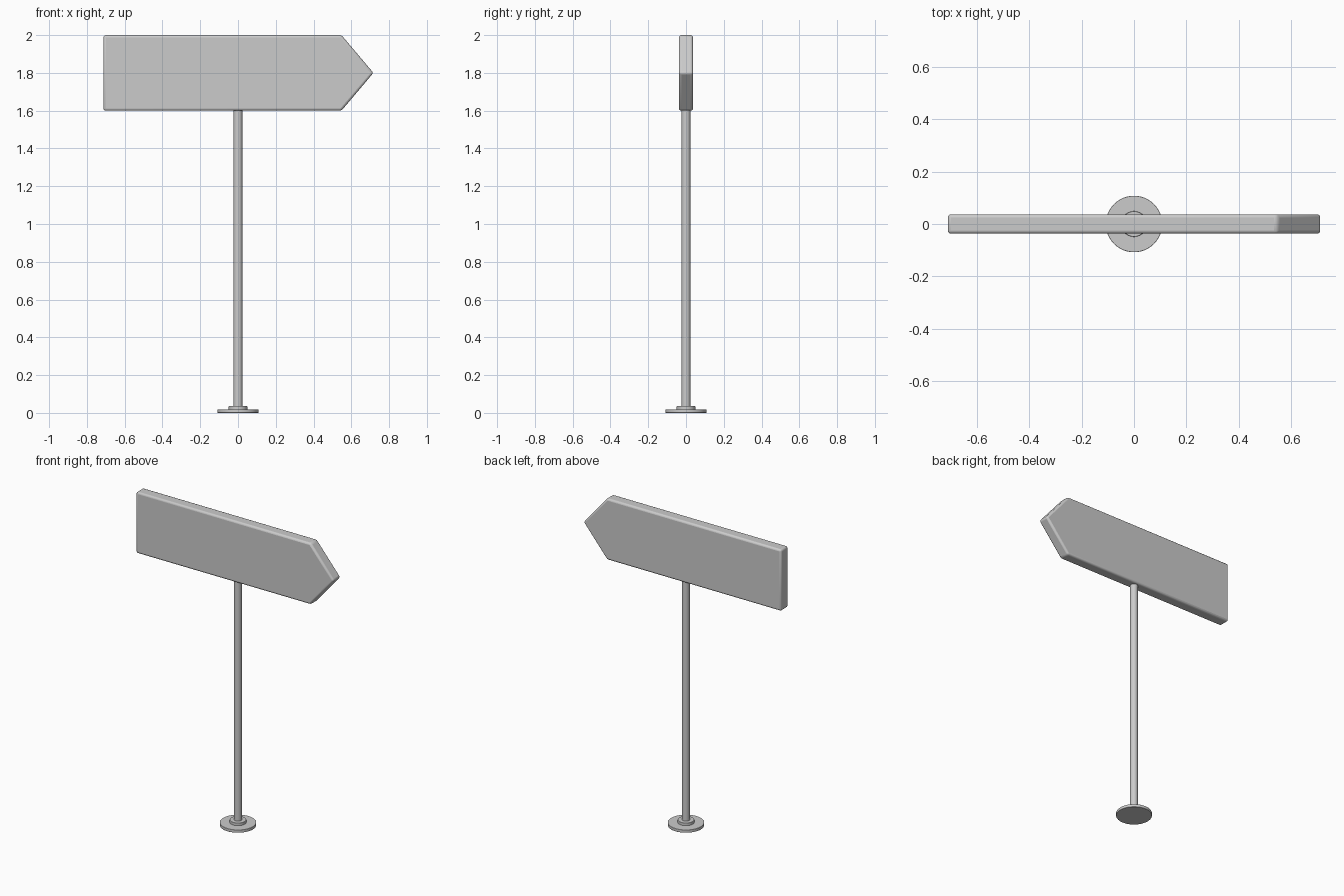
import bpy, bmesh

if "Cube" in bpy.data.objects:
    bpy.data.objects.remove(bpy.data.objects["Cube"])


def finish(obj, bevel):
    # Rounded edges and smooth shading
    mod = obj.modifiers.new("soft_edges", 'BEVEL')
    mod.width = bevel
    mod.segments = 3
    mod.limit_method = 'ANGLE'
    mod.angle_limit = 0.6
    bpy.ops.object.select_all(action='DESELECT')
    obj.select_set(True)
    bpy.context.view_layer.objects.active = obj
    bpy.ops.object.shade_smooth_by_angle(angle=0.6)


def cylinder(name, radius, z0, z1, bevel=0):
    bpy.ops.mesh.primitive_cylinder_add(vertices=48, radius=radius, depth=z1 - z0,
                                        location=(0, 0, (z0 + z1) / 2))
    obj = bpy.context.object
    obj.name = name
    if bevel:
        finish(obj, bevel)
    else:
        bpy.ops.object.shade_smooth_by_angle(angle=0.6)
    return obj


# Base flange, collar and pole
cylinder("base_flange", 0.108, 0, 0.019, 0.002)
cylinder("base_collar", 0.049, 0.017, 0.037, 0.002)
cylinder("pole", 0.0235, 0.03, 1.605)

# Arrow-shaped sign board: extruded outline
outline = [(-0.712, 1.6), (0.548, 1.6), (0.717, 1.8), (0.548, 2.0), (-0.712, 2.0)]
half = 0.037
bm = bmesh.new()
face = bm.faces.new([bm.verts.new((x, -half, z)) for x, z in outline])
ext = bmesh.ops.extrude_face_region(bm, geom=[face])
bmesh.ops.translate(bm, vec=(0, 2 * half, 0),
                    verts=[v for v in ext["geom"] if isinstance(v, bmesh.types.BMVert)])
bmesh.ops.recalc_face_normals(bm, faces=bm.faces)
mesh = bpy.data.meshes.new("arrow_board")
bm.to_mesh(mesh)
bm.free()
board = bpy.data.objects.new("arrow_board", mesh)
bpy.context.collection.objects.link(board)
finish(board, 0.012)
